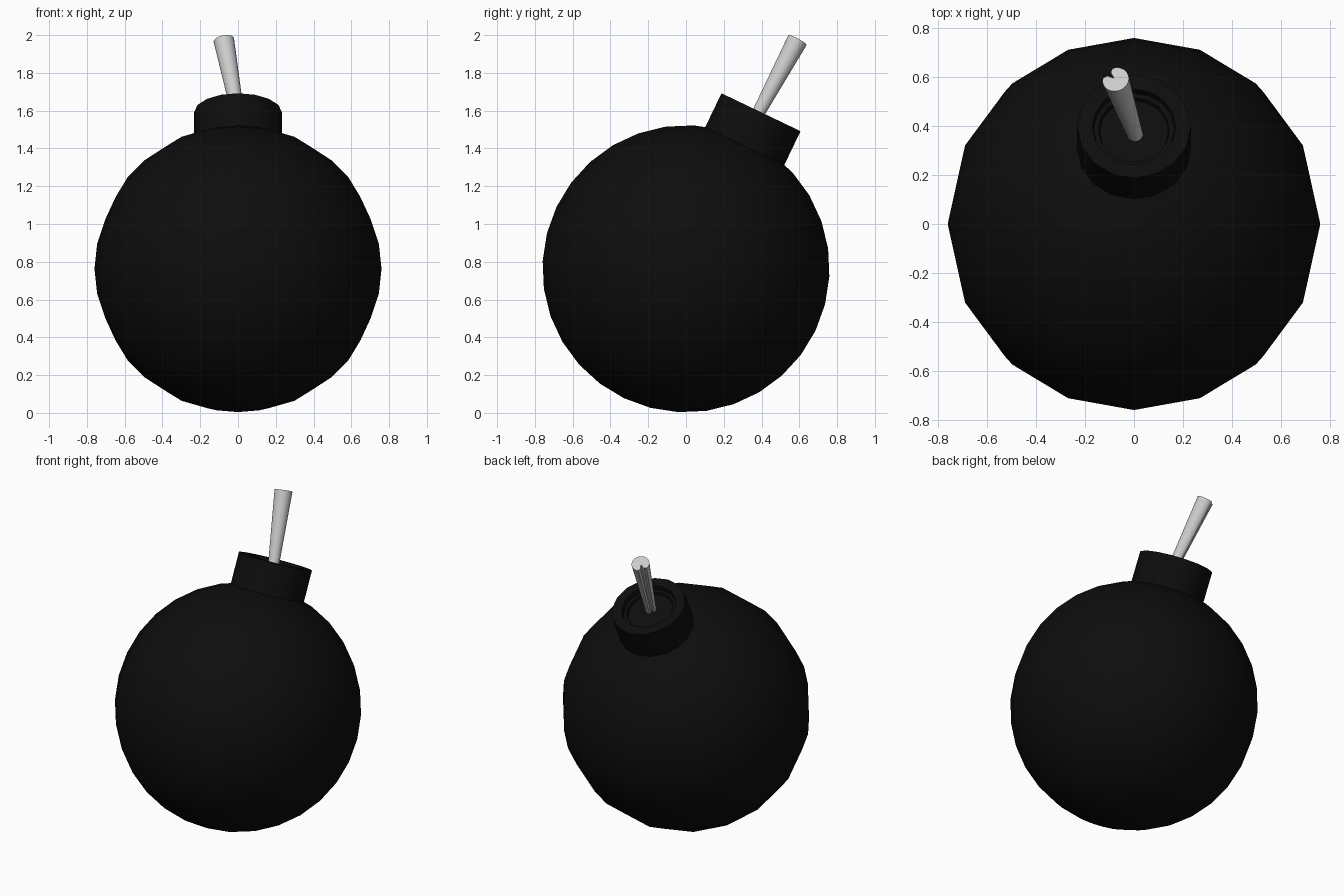
import bpy, bmesh, math
from mathutils import Vector, Matrix

if "Cube" in bpy.data.objects:
    bpy.data.objects.remove(bpy.data.objects["Cube"])

R = 0.76
TILT = math.radians(25.6)
CENTRE = Vector((0, 0, R + 0.003))
# body frame: local z is the neck axis, leaning towards +y
FRAME = Matrix.Translation(CENTRE) @ Matrix.Rotation(-TILT, 4, 'X')

black = bpy.data.materials.new("black_iron")
black.diffuse_color = (0.004, 0.004, 0.004, 1)
black.use_nodes = True
black.node_tree.nodes["Principled BSDF"].inputs["Base Color"].default_value = black.diffuse_color


def make(name, bm, mat=None, angle=30):
    bmesh.ops.recalc_face_normals(bm, faces=bm.faces)
    me = bpy.data.meshes.new(name)
    bm.to_mesh(me)
    bm.free()
    ob = bpy.data.objects.new(name, me)
    bpy.context.collection.objects.link(ob)
    if mat:
        me.materials.append(mat)
    bpy.ops.object.select_all(action='DESELECT')
    ob.select_set(True)
    bpy.context.view_layer.objects.active = ob
    bpy.ops.object.shade_smooth_by_angle(angle=math.radians(angle))
    return ob


def loft(bm, rings):
    """Bridge closed rings of points and cap both ends."""
    vs = [[bm.verts.new(p) for p in ring] for ring in rings]
    n = len(vs[0])
    for a, b in zip(vs, vs[1:]):
        for i in range(n):
            j = (i + 1) % n
            bm.faces.new((a[i], a[j], b[j], b[i]))
    bm.faces.new(vs[0][::-1])
    bm.faces.new(vs[-1])


# round body
bm = bmesh.new()
bmesh.ops.create_uvsphere(bm, u_segments=16, v_segments=16, radius=R, matrix=FRAME)
make("body", bm, black)

# neck collar with a stepped recess in its top
profile = [(0.232, 0.68), (0.232, 0.919), (0.17, 0.919), (0.165, 0.89),
           (0.145, 0.89), (0.14, 0.872)]
bm = bmesh.new()
loft(bm, [[FRAME @ Vector((r * math.cos(t), r * math.sin(t), h))
           for t in (math.tau * i / 16 for i in range(16))] for r, h in profile])
make("neck_collar", bm, black)

# fuse: flared rod with a lengthwise groove facing back left
base, tip = Vector((0.005, 0.363, 1.55)), Vector((-0.075, 0.59, 1.973))
axis = (tip - base).normalized()
u = Vector((-1, 1, 0))
u = (u - axis * u.dot(axis)).normalized()
v = axis.cross(u)
groove = {0: 0.15, 1: 0.72, 23: 0.72, 2: 0.94, 22: 0.94}


def section(c, r):
    return [c + (u * math.cos(t) + v * math.sin(t)) * r * groove.get(i, 1)
            for i, t in ((i, math.tau * i / 24) for i in range(24))]


bm = bmesh.new()
loft(bm, [section(base, 0.032), section(tip, 0.055)])
make("fuse", bm, None, 40)
